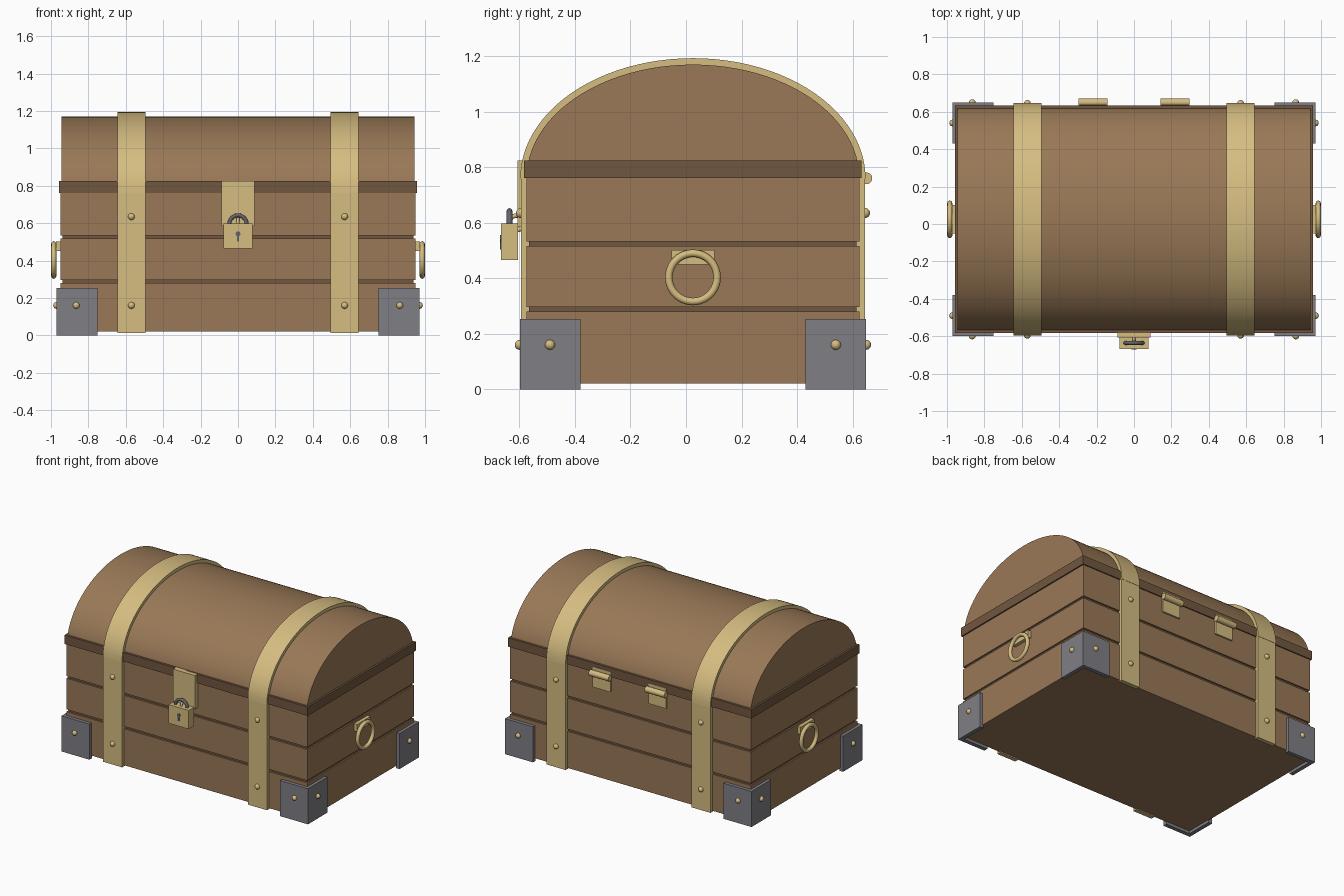
import bpy, bmesh, math
from mathutils import Matrix, Vector

old = bpy.data.objects.get("Cube")
if old:
    bpy.data.objects.remove(old, do_unlink=True)

CY = 0.025          # depth centre of the chest body
HALF_X, HALF_Y = 0.948, 0.6


def material(name, rgb):
    m = bpy.data.materials.new(name)
    m.use_nodes = True
    m.diffuse_color = (*rgb, 1)
    m.node_tree.nodes["Principled BSDF"].inputs["Base Color"].default_value = (*rgb, 1)
    return m


WOOD = material("brown wood", (0.32, 0.19, 0.095))
DARK = material("dark wood", (0.165, 0.095, 0.05))
BRASS = material("brass", (0.67, 0.51, 0.22))
IRON = material("grey iron", (0.215, 0.21, 0.235))
STEEL = material("dark steel", (0.13, 0.13, 0.15))


def finish(name, bm, mat, smooth=False):
    bmesh.ops.recalc_face_normals(bm, faces=bm.faces)
    me = bpy.data.meshes.new(name)
    bm.to_mesh(me)
    bm.free()
    me.materials.append(mat)
    ob = bpy.data.objects.new(name, me)
    bpy.context.collection.objects.link(ob)
    if smooth:
        bpy.ops.object.select_all(action="DESELECT")
        ob.select_set(True)
        bpy.context.view_layer.objects.active = ob
        bpy.ops.object.shade_smooth_by_angle(angle=math.radians(40))
    return ob


def box(name, lo, hi, mat):
    lo, hi = Vector(lo), Vector(hi)
    bm = bmesh.new()
    bmesh.ops.create_cube(bm, size=1, matrix=Matrix.Translation((lo + hi) / 2)
                          @ Matrix.Diagonal((*(hi - lo), 1)))
    return finish(name, bm, mat)


def prism(name, points, axis, start, end, mat, smooth=False):
    """Extrude a closed outline along one axis; points hold the other two coordinates."""
    bm = bmesh.new()
    def place(p, d):
        c = list(p)
        c.insert(axis, d)
        return c
    face = bm.faces.new([bm.verts.new(place(p, start)) for p in points])
    ext = bmesh.ops.extrude_face_region(bm, geom=[face])
    move = Vector(place((0, 0), end - start))
    bmesh.ops.translate(bm, vec=move, verts=[g for g in ext["geom"] if isinstance(g, bmesh.types.BMVert)])
    return finish(name, bm, mat, smooth)


def ellipse_arc(a, b, base, n=48):
    return [(CY + a * math.cos(math.pi * i / n), base + b * math.sin(math.pi * i / n))
            for i in range(n + 1)]


def cylinder(name, centre, radius, length, axis, mat):
    bm = bmesh.new()
    turn = Matrix.Rotation(math.pi / 2, 4, "Y" if axis == "x" else "X")
    bmesh.ops.create_cone(bm, cap_ends=True, segments=24, radius1=radius, radius2=radius,
                          depth=length, matrix=Matrix.Translation(centre) @ turn)
    return finish(name, bm, mat, True)


def ring(name, centre, major, minor, axis, mat):
    bpy.ops.mesh.primitive_torus_add(location=centre, major_radius=major, minor_radius=minor,
                                     major_segments=40, minor_segments=12,
                                     rotation=(0, math.pi / 2, 0) if axis == "x" else (math.pi / 2, 0, 0))
    ob = bpy.context.object
    ob.name = name
    ob.data.materials.append(mat)
    bpy.ops.object.shade_smooth_by_angle(angle=math.radians(60))


def rivet(name, centre):
    bm = bmesh.new()
    bmesh.ops.create_uvsphere(bm, u_segments=16, v_segments=10, radius=0.018,
                              matrix=Matrix.Translation(centre))
    finish(name, bm, BRASS, True)


def slab(name, half_x, half_y, z0, z1, mat):
    box(name, (-half_x, CY - half_y, z0), (half_x, CY + half_y, z1), mat)


# Body planks around a dark core that shows in the gaps
slab("body_core", HALF_X - 0.01, HALF_Y - 0.01, 0.03, 0.76, DARK)
for i, (z0, z1) in enumerate([(0.02, 0.28), (0.296, 0.517), (0.533, 0.762)]):
    slab(f"body_plank_{i}", HALF_X, HALF_Y, z0, z1, WOOD)
slab("lid_rim", 0.957, 0.608, 0.762, 0.825, DARK)

# Curved lid
prism("lid", ellipse_arc(0.6, 0.41, 0.76), 0, -0.943, 0.943, WOOD, True)

# Strap bands with rivets, over the lid and down front and back
for side, sx in (("left", 1), ("right", -1)):
    x = 0.57 * sx
    outline = ellipse_arc(0.622, 0.433, 0.76) + ellipse_arc(0.585, 0.395, 0.76)[::-1]
    prism(f"lid_strap_{side}", outline, 0, x - 0.075, x + 0.075, BRASS, True)
    for end, sy in (("front", -1), ("back", 1)):
        y0, y1 = sorted((CY + sy * 0.59, CY + sy * 0.62))
        box(f"{end}_strap_{side}", (x - 0.075, y0, 0.012), (x + 0.075, y1, 0.765), BRASS)
        for z in (0.16, 0.635):
            rivet(f"{end}_strap_rivet_{side}", (x, CY + sy * 0.62, z))

# L-shaped corner brackets
for side, sx in (("left", 1), ("right", -1)):
    for end, sy in (("front", -1), ("back", 1)):
        ox, oy, ix, iy = 0.97, 0.624, 0.942, 0.595
        outline = [(ox, oy), (0.75, oy), (0.75, iy), (ix, iy), (ix, 0.405), (ox, 0.405)]
        outline = [(sx * px, CY + sy * py) for px, py in outline]
        prism(f"corner_bracket_{end}_{side}", outline, 2, 0, 0.253, IRON)
        rivet(f"corner_face_rivet_{end}_{side}", (sx * 0.865, CY + sy * 0.624, 0.16))
        rivet(f"corner_side_rivet_{end}_{side}", (sx * 0.97, CY + sy * 0.515, 0.16))

# Ring handles on the two ends
for side, sx in (("left", 1), ("right", -1)):
    x0, x1 = sorted((sx * 0.94, sx * 0.973))
    box(f"handle_mount_{side}", (x0, CY - 0.077, 0.45), (x1, CY + 0.077, 0.502), BRASS)
    ring(f"handle_ring_{side}", (sx * 0.985, CY, 0.403), 0.087, 0.0135, "x", BRASS)

# Back hinges
for side, sx in (("left", 1), ("right", -1)):
    x = 0.22 * sx
    cylinder(f"hinge_barrel_{side}", (x, CY + 0.625, 0.76), 0.021, 0.155, "x", BRASS)
    box(f"hinge_plate_{side}", (x - 0.07, CY + 0.595, 0.655), (x + 0.07, CY + 0.612, 0.8), BRASS)

# Hasp, staple and padlock
box("hasp", (-0.087, -0.607, 0.585), (0.087, -0.57, 0.825), BRASS)
ring("hasp_staple", (0, -0.61, 0.6), 0.026, 0.008, "x", BRASS)
box("padlock_body", (-0.078, -0.667, 0.465), (0.078, -0.605, 0.598), BRASS)
ring("padlock_shackle", (0, -0.636, 0.596), 0.046, 0.0105, "y", STEEL)
cylinder("keyhole_top", (0, -0.667, 0.543), 0.013, 0.006, "y", STEEL)
prism("keyhole_slot", [(-0.006, 0.54), (0.006, 0.54), (0.006, 0.503), (-0.006, 0.503)],
      1, -0.67, -0.664, STEEL)
